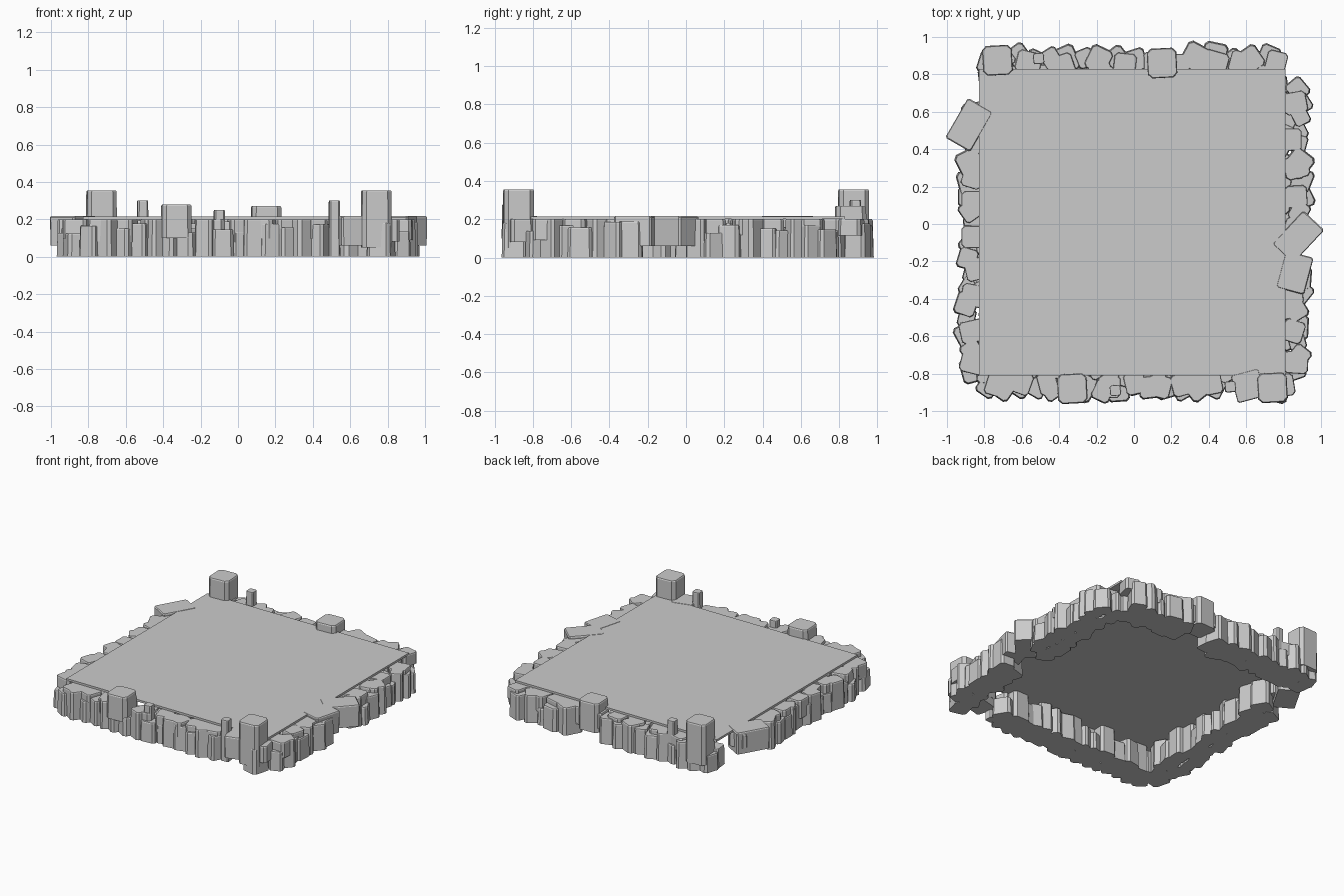
import bpy, bmesh, math, random
from mathutils import Matrix, Vector

if "Cube" in bpy.data.objects:
    bpy.data.objects.remove(bpy.data.objects["Cube"])

random.seed(7)


def add_rock(bm, x, y, sx, sy, rot, z0, z1, taper=0.92, chamfer=0.14):
    """Tapered, chamfered block standing from z0 to z1."""
    c = chamfer * min(sx, sy)
    a, b = sx / 2, sy / 2
    corner = [(a, b - c), (a - c, b)]
    outline = corner + [(-p, q) for p, q in corner[::-1]]
    outline += [(-p, -q) for p, q in outline]
    m = Matrix.Translation((x, y, 0)) @ Matrix.Rotation(math.radians(rot), 4, 'Z')
    rings = []
    for z, s in ((z0, 1), (z1 - 0.007, taper + 0.02), (z1, taper - 0.03)):
        rings.append([bm.verts.new(m @ Vector((p * s, q * s, z))) for p, q in outline])
    bm.faces.new(rings[0][::-1])
    bm.faces.new(rings[-1])
    for lo, hi in zip(rings, rings[1:]):
        for i in range(8):
            j = (i + 1) % 8
            bm.faces.new((lo[i], lo[j], hi[j], hi[i]))


def finish(bm, name):
    bmesh.ops.recalc_face_normals(bm, faces=bm.faces[:])
    mesh = bpy.data.meshes.new(name)
    bm.to_mesh(mesh)
    bm.free()
    bpy.context.collection.objects.link(bpy.data.objects.new(name, mesh))


# Thin floor slab
bm = bmesh.new()
bmesh.ops.create_cube(bm, size=1, matrix=Matrix.Translation((-0.01, 0.01, 0.2075))
                      @ Matrix.Diagonal((1.64, 1.64, 0.015, 1)))
finish(bm, "floor_slab")

# Stone edging per side: placement rule, gap under raised stones, end of row
spots = {"front": (lambda t, d: (t, -d), 0.61, 0.8), "back": (lambda t, d: (t, d), 0.15, 0.79),
         "left": (lambda t, d: (-d, t), 0.53, 0.6), "right": (lambda t, d: (d, t), -0.15, 0.78)}
for side, (place, gap, end) in spots.items():
    bm = bmesh.new()
    # Outer row and inner footing row
    for depth, tall in ((0.885, 0.19), (0.79, 0.2)):
        t, i = -0.78, 0
        while t < end:
            size = random.uniform(0.09, 0.14)
            if abs(t - gap) > 0.11:
                x, y = place(t, depth + random.uniform(-0.025, 0.015))
                top = 0.2 if i % 3 == 1 else random.uniform(0.12, tall)
                add_rock(bm, x, y, size, size * 1.1, random.uniform(-40, 40), 0, top)
            t += size * 0.78
            i += 1
    # Upper stones resting under the slab edge
    t = -0.74
    while t < end:
        x, y = place(t, 0.855 + random.uniform(-0.015, 0.015))
        add_rock(bm, x, y, random.uniform(0.1, 0.14), 0.12, random.uniform(-20, 20),
                 random.uniform(0.07, 0.12), 0.2, 0.97)
        t += random.uniform(0.13, 0.2)
    finish(bm, side + "_stones")

# Raised cap stones: x, y, length, rotation
bm = bmesh.new()
for x, y, length, rot in [(-.882, .53, .24, 60), (.878, -.07, .24, 47),
                          (.86, -.26, .2, 75), (.61, -.865, .15, 15)]:
    add_rock(bm, x, y, length, 0.15, rot, 0.06, 0.217, 1.0, 0.06)
finish(bm, "cap_stones")

# Wide posts: x, y, bottom, top
bm = bmesh.new()
for x, y, z0, z1 in [(.74, -.875, 0.05, .355), (-.73, .875, .06, .355),
                     (-.33, -.88, .1, .278), (.15, .86, .06, .27)]:
    add_rock(bm, x, y, 0.16, 0.16, 3, z0, z1, 0.96)
finish(bm, "wide_posts")

# Slim posts
bm = bmesh.new()
for x, y, z1 in [(.515, -.87, .3), (-.51, .885, .3), (-.1, -.89, .25)]:
    add_rock(bm, x, y, 0.06, 0.06, 5, 0, z1)
finish(bm, "slim_posts")
